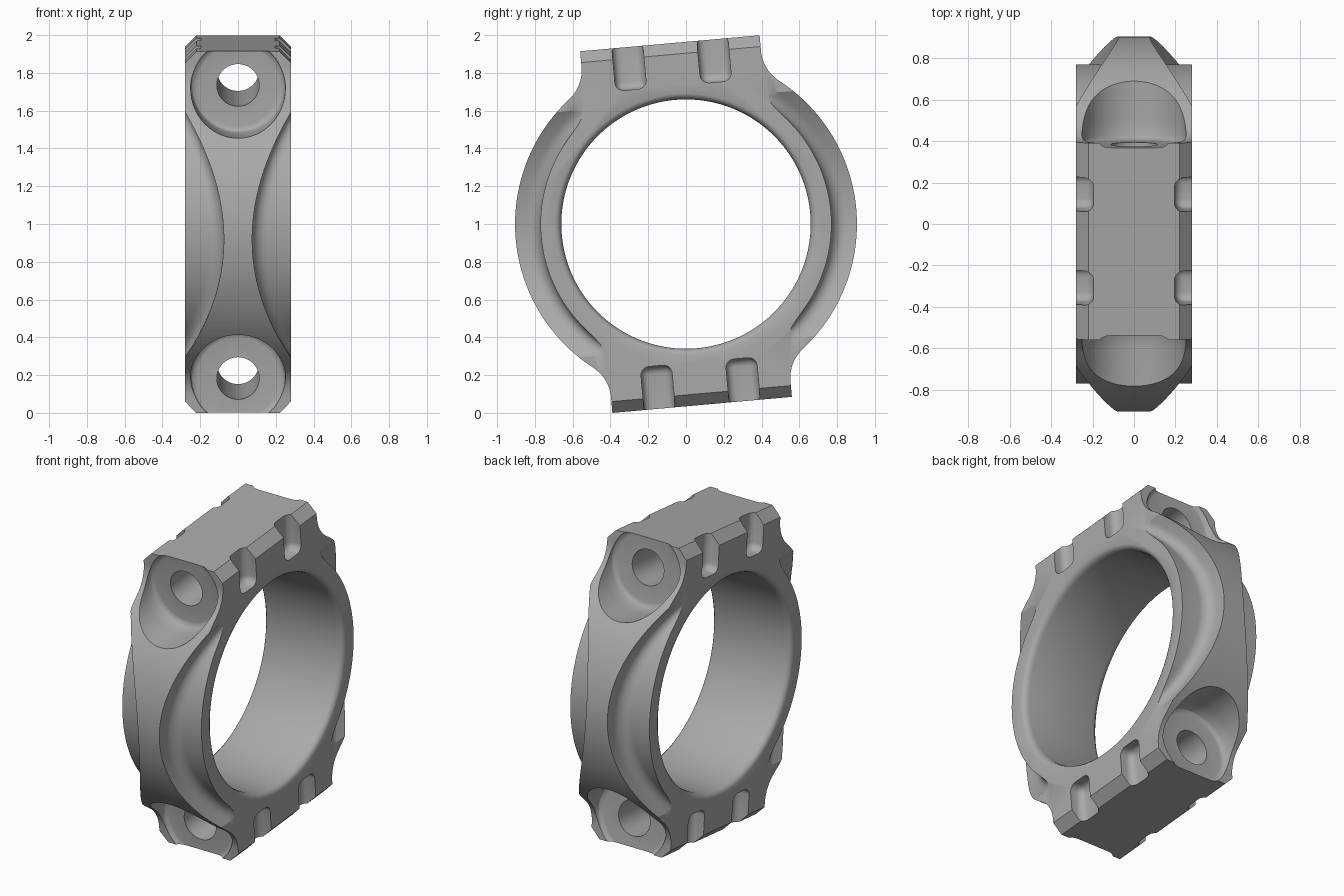
import bpy, bmesh, math
from mathutils import Matrix

if "Cube" in bpy.data.objects:
    bpy.data.objects.remove(bpy.data.objects["Cube"])

TILT = math.radians(5.1)      # clamp blocks lean relative to the ground
HALF_W = 0.28                 # half thickness along the bore axis
R_OUT, R_BORE, R_COLLAR = 0.905, 0.66, 0.77
BLOCK_Y, BLOCK_Z = 0.477, 0.961
BOLT_Z = 0.777


def finish(name, bm):
    bmesh.ops.remove_doubles(bm, verts=bm.verts, dist=1e-6)
    bmesh.ops.recalc_face_normals(bm, faces=bm.faces)
    me = bpy.data.meshes.new(name)
    bm.to_mesh(me)
    bm.free()
    ob = bpy.data.objects.new(name, me)
    bpy.context.collection.objects.link(ob)
    return ob


def loft(name, rings, closed=False):
    """Skin a list of equal closed sections; cap the ends unless closed."""
    bm = bmesh.new()
    vs = [[bm.verts.new(p) for p in ring] for ring in rings]
    n, m = len(vs), len(vs[0])
    for i in range(n if closed else n - 1):
        a, b = vs[i], vs[(i + 1) % n]
        for j in range(m):
            k = (j + 1) % m
            bm.faces.new((a[j], a[k], b[k], b[j]))
    if not closed:
        bm.faces.new(vs[0])
        bm.faces.new(vs[-1])
    return finish(name, bm)


def turned(name, profile, axis, z0=0.0, seg=96):
    """Solid of revolution along x or y; profile is (position, radius)."""
    rings = []
    for pos, r in profile:
        ring = []
        for i in range(seg):
            a = 2 * math.pi * i / seg
            c, s = r * math.cos(a), r * math.sin(a)
            ring.append((pos, c, z0 + s) if axis == 'x' else (c, pos, z0 + s))
        rings.append(ring)
    return loft(name, rings)


def boolean(target, tool, op='DIFFERENCE'):
    mod = target.modifiers.new(op, 'BOOLEAN')
    mod.operation, mod.object, mod.solver = op, tool, 'EXACT'
    bpy.context.view_layer.objects.active = target
    bpy.ops.object.modifier_apply(modifier=mod.name)
    bpy.data.objects.remove(tool)


# Outline of the housing: ring arcs blended into top and bottom blocks
rf, fz = 0.207, 0.877
fy = BLOCK_Y + rf
touch = math.atan2(fz, fy)
quarter = [(R_OUT * math.cos(touch * i / 28), R_OUT * math.sin(touch * i / 28))
           for i in range(29)]
for i in range(1, 11):
    a = math.pi + touch * (1 - i / 10)
    quarter.append((fy + rf * math.cos(a), fz + rf * math.sin(a)))
quarter.append((BLOCK_Y, BLOCK_Z))
half = quarter + [(-y, z) for y, z in reversed(quarter[1:])] + [(-R_OUT, 0)]
outline = half[:-1] + [(-y, -z) for y, z in half[:-1]]
housing = loft("bearing_housing", [[(x, y, z) for y, z in outline] for x in (-0.32, 0.32)])

# Trim to thickness with chamfered long edges on the blocks
c = 0.06
corner = [(HALF_W, BLOCK_Z - c), (HALF_W - c, BLOCK_Z + 0.0005)]
octagon = (corner + [(-x, z) for x, z in reversed(corner)]
           + [(-x, -z) for x, z in corner] + [(x, -z) for x, z in reversed(corner)])
trim = loft("trim", [[(x, y, z) for x, z in octagon] for y in (-1.2, 1.2)])
boolean(housing, trim, 'INTERSECT')


# Waisted side grooves outside the collar, with a filleted root
def groove_ring(theta, sx, sy, f=0.075):
    pts = []
    for i in range(7):
        a = math.pi / 2 * i / 6
        pts.append((R_COLLAR + f * (1 - math.cos(a)), f * (1 - math.sin(a))))
    pts.append((1.0, 0.0))
    ring = []
    for r, extra in pts:
        w = 0.075 + (r * math.sin(theta)) ** 2 / 2.08 + extra
        ring.append((sx * w, sy * r * math.cos(theta), r * math.sin(theta)))
    for r in (1.0, R_COLLAR):
        ring.append((sx * 0.7, sy * r * math.cos(theta), r * math.sin(theta)))
    return ring


for sx in (-1, 1):
    for sy in (-1, 1):
        rings = [groove_ring(math.radians(-58 + 2 * i), sx, sy) for i in range(59)]
        boolean(housing, loft("groove", rings))

# Bolt seats scooped into the block ends, and the bolt holes through them
seat = [(0.455, 0.215), (0.458, 0.230), (0.468, 0.243), (0.485, 0.250),
        (0.55, 0.253), (1.1, 0.257)]
for sz in (-1, 1):
    for sy in (-1, 1):
        boolean(housing, turned("seat", [(sy * p, r) for p, r in seat], 'y', sz * BOLT_Z))
    boolean(housing, turned("hole", [(-1.1, 0.112), (1.1, 0.112)], 'y', sz * (BOLT_Z + 0.002), 64))

# Rounded pockets on both sides of each block
for sx in (-1, 1):
    for sy in (-1, 1):
        for sz in (-1, 1):
            bm = bmesh.new()
            size = Matrix.Diagonal((0.30, 0.165, 0.45, 1))
            place = Matrix.Translation((sx * (0.195 + 0.15), sy * 0.226, sz * (0.734 + 0.225)))
            bmesh.ops.create_cube(bm, size=1, matrix=place @ size)
            bmesh.ops.bevel(bm, geom=bm.edges[:], offset=0.045, segments=5,
                            profile=0.5, affect='EDGES')
            boolean(housing, finish("pocket", bm))

# Main bore with rounded mouth
mouth = [(0.24, 0.66), (0.262, 0.666), (0.274, 0.677), (0.282, 0.695), (0.4, 0.695)]
bore = [(-p, r) for p, r in reversed(mouth)] + mouth
boolean(housing, turned("bore", bore, 'x', 0, 160))

# Lean the part, stand it on the ground, colour and shade
housing.data.transform(Matrix.Rotation(TILT, 4, 'X'))
low = min(v.co.z for v in housing.data.vertices)
housing.data.transform(Matrix.Translation((0, 0, -low)))
steel = bpy.data.materials.new("plain_grey")
steel.diffuse_color = (0.40, 0.40, 0.40, 1)
steel.use_nodes = True
steel.node_tree.nodes["Principled BSDF"].inputs["Base Color"].default_value = steel.diffuse_color
housing.data.materials.clear()
housing.data.materials.append(steel)
bpy.ops.object.select_all(action='DESELECT')
housing.select_set(True)
bpy.context.view_layer.objects.active = housing
bpy.ops.object.shade_smooth_by_angle(angle=math.radians(30))
